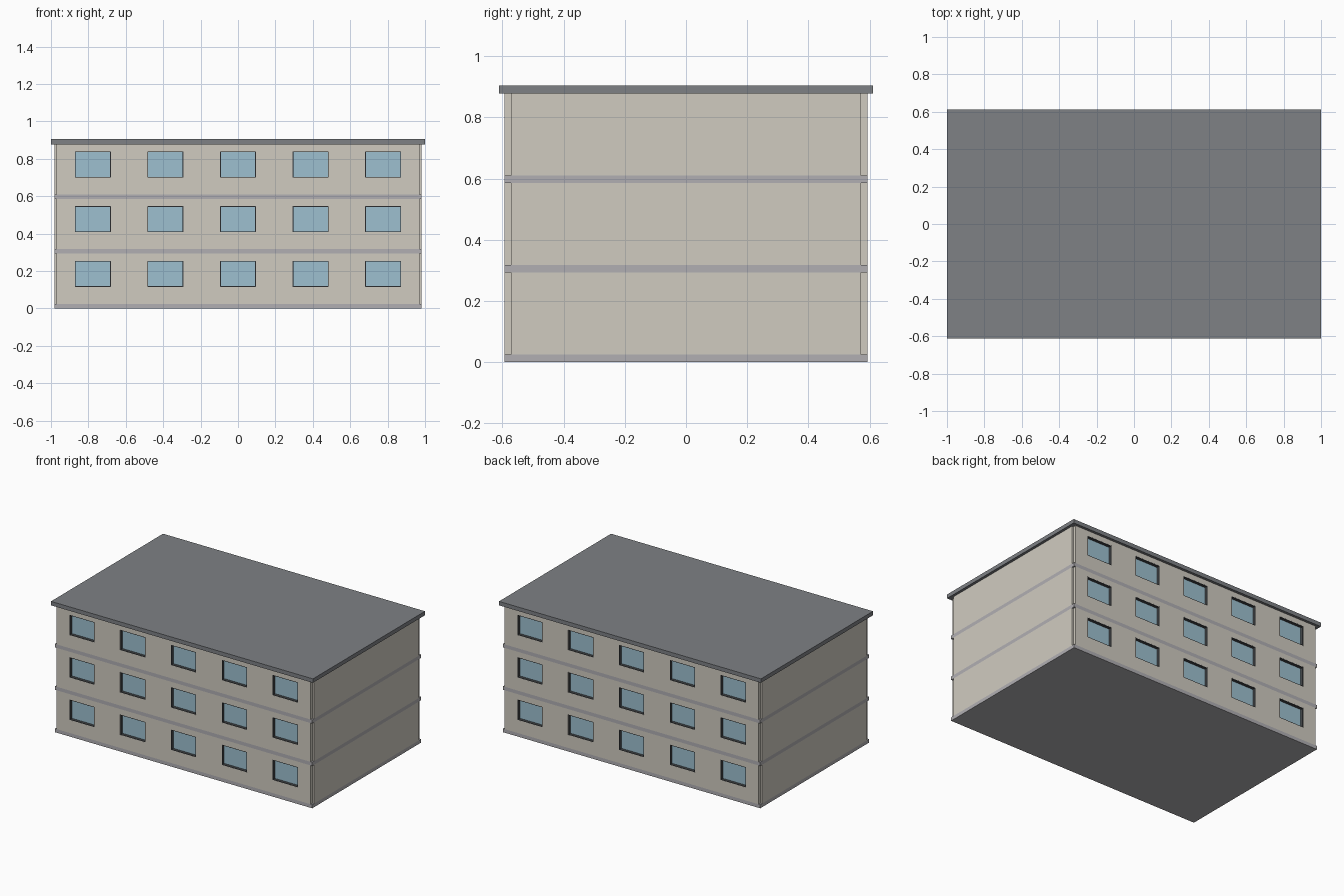
import bpy, bmesh

if "Cube" in bpy.data.objects:
    bpy.data.objects.remove(bpy.data.objects["Cube"])

STOREYS, BAYS = 3, 5
PITCH, SLAB = 0.2925, 0.0245          # storey height, floor slab thickness
X, Y = 0.982, 0.593                   # slab half sizes
WX, WY = 0.97, 0.572                  # inner wall lines
BAY = 2 * WX / BAYS
WIN_W, WIN_H, SILL = 0.192, 0.14, 0.0905
TRIM = 0.004


def material(name, rgb):
    m = bpy.data.materials.new(name)
    m.diffuse_color = (*rgb, 1)
    m.use_nodes = True
    m.node_tree.nodes["Principled BSDF"].inputs["Base Color"].default_value = m.diffuse_color
    return m


WALL = material("wall_plaster", (0.63, 0.60, 0.53))
CONCRETE = material("slab_concrete", (0.44, 0.43, 0.45))
ROOF = material("roof_grey", (0.21, 0.22, 0.235))
GLASS = material("window_glass", (0.34, 0.53, 0.63))
FRAME = material("frame_dark", (0.06, 0.065, 0.07))


def add_box(bm, lo, hi):
    verts = bmesh.ops.create_cube(bm, size=1)["verts"]
    for v in verts:
        v.co = [hi[i] if v.co[i] > 0 else lo[i] for i in range(3)]


def finish(name, bm, mat):
    bmesh.ops.recalc_face_normals(bm, faces=bm.faces)
    me = bpy.data.meshes.new(name)
    bm.to_mesh(me)
    bm.free()
    me.materials.append(mat)
    ob = bpy.data.objects.new(name, me)
    bpy.context.collection.objects.link(ob)
    return ob


def boxes(name, items, mat):
    bm = bmesh.new()
    for lo, hi in items:
        add_box(bm, lo, hi)
    return finish(name, bm, mat)


def window_wall(name, z0, z1, sill, side):
    """Wall sheet with a row of openings, thickened outward."""
    xs = [-WX]
    for i in range(BAYS):
        c = -WX + (i + 0.5) * BAY
        xs += [c - WIN_W / 2, c + WIN_W / 2]
    xs.append(WX)
    zs = [z0, sill, sill + WIN_H, z1]
    bm = bmesh.new()
    grid = [[bm.verts.new((x, side * WY, z)) for x in xs] for z in zs]
    for r in range(3):
        for c in range(len(xs) - 1):
            if r == 1 and c % 2 == 1:
                continue
            bm.faces.new((grid[r][c], grid[r][c + 1], grid[r + 1][c + 1], grid[r + 1][c]))
    ext = bmesh.ops.extrude_face_region(bm, geom=bm.faces[:], use_keep_orig=True)
    for g in ext["geom"]:
        if isinstance(g, bmesh.types.BMVert):
            g.co.y = side * Y
    finish(name, bm, WALL)


for s in range(STOREYS):
    base = s * PITCH
    z0, z1 = base + SLAB, base + PITCH
    sill = z0 + SILL
    # floor slab and blank end walls
    boxes(f"floor_slab_{s}", [((-X, -Y, base), (X, Y, z0))], CONCRETE)
    boxes(f"end_walls_{s}", [((-X, -WY, z0), (-WX, WY, z1)),
                             ((WX, -WY, z0), (X, WY, z1))], WALL)
    # long walls, dark reveals and recessed glass
    for label, side in (("front", -1), ("back", 1)):
        window_wall(f"{label}_wall_{s}", z0, z1, sill, side)
        ya, yb = sorted((side * WY, side * (Y - 0.0005)))
        g0, g1 = sorted((side * (WY - 0.004), side * (WY + 0.001)))
        frames, panes = [], []
        for i in range(BAYS):
            c = -WX + (i + 0.5) * BAY
            a, b, top = c - WIN_W / 2, c + WIN_W / 2, sill + WIN_H
            frames += [((a, ya, sill), (a + TRIM, yb, top)),
                       ((b - TRIM, ya, sill), (b, yb, top)),
                       ((a + TRIM, ya, sill), (b - TRIM, yb, sill + TRIM)),
                       ((a + TRIM, ya, top - TRIM), (b - TRIM, yb, top))]
            panes.append(((a, g0, sill), (b, g1, top)))
        boxes(f"{label}_window_frames_{s}", frames, FRAME)
        boxes(f"{label}_window_panes_{s}", panes, GLASS)

# overhanging flat roof
boxes("roof", [((-1, -0.611, STOREYS * PITCH), (1, 0.611, 0.905))], ROOF)
